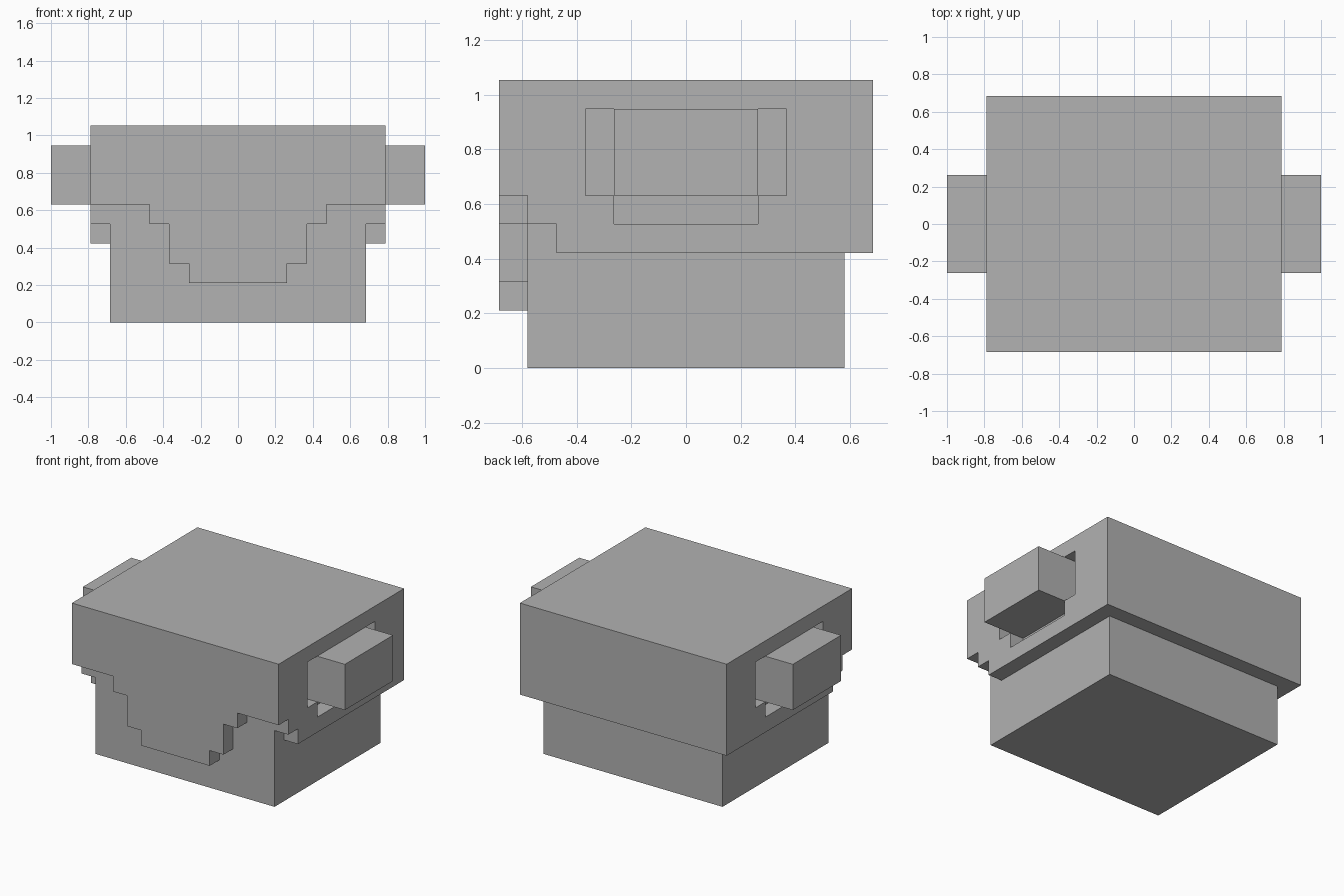
import bpy
import bmesh
from mathutils import Vector

cube = bpy.data.objects.get("Cube")
if cube:
    bpy.data.objects.remove(cube, do_unlink=True)

U = 2 / 19  # one block unit

grey = bpy.data.materials.new("plain grey")
grey.use_nodes = True
colour = (0.445, 0.445, 0.445, 1)
grey.diffuse_color = colour
grey.node_tree.nodes["Principled BSDF"].inputs["Base Color"].default_value = colour


def prism(name, outline, axis, lo, hi):
    """Extrude an outline along x (points are y, z) or y (points are x, z)."""
    bm = bmesh.new()
    place = (lambda a, b: (lo, a, b)) if axis == "x" else (lambda a, b: (a, lo, b))
    face = bm.faces.new([bm.verts.new(Vector(place(a, b)) * U) for a, b in outline])
    ext = bmesh.ops.extrude_face_region(bm, geom=[face], use_keep_orig=True)
    step = Vector((hi - lo, 0, 0)) if axis == "x" else Vector((0, hi - lo, 0))
    moved = [g for g in ext["geom"] if isinstance(g, bmesh.types.BMVert)]
    bmesh.ops.translate(bm, verts=moved, vec=step * U)
    bmesh.ops.recalc_face_normals(bm, faces=bm.faces)
    mesh = bpy.data.meshes.new(name)
    bm.to_mesh(mesh)
    bm.free()
    mesh.materials.append(grey)
    obj = bpy.data.objects.new(name, mesh)
    bpy.context.collection.objects.link(obj)
    return obj


def box(name, x, y, z):
    return prism(name, [(y[0], z[0]), (y[1], z[0]), (y[1], z[1]), (y[0], z[1])], "x", *x)


def carve(obj, cutters):
    for cutter in cutters:
        mod = obj.modifiers.new("cut", "BOOLEAN")
        mod.operation = "DIFFERENCE"
        mod.solver = "EXACT"
        mod.object = cutter
        cutter.hide_render = True
    bpy.context.view_layer.update()
    result = obj.evaluated_get(bpy.context.evaluated_depsgraph_get())
    mesh = bpy.data.meshes.new_from_object(result)
    obj.modifiers.clear()
    obj.data = mesh
    for cutter in cutters:
        bpy.data.objects.remove(cutter, do_unlink=True)


# Inner head block
box("head", (-6.5, 6.5), (-5.5, 5.5), (0, 9))

# Helmet shell, from its side profile
helmet = prism("helmet", [(-6.5, 10), (6.5, 10), (6.5, 4), (-4.5, 4),
                          (-4.5, 5), (-5.5, 5), (-5.5, 2), (-6.5, 2)], "x", -7.5, 7.5)

# Stepped front edge, inner hollow and ear openings
steps = [(2.5, 1), (2.5, 3), (3.5, 3), (3.5, 5), (4.5, 5), (4.5, 6), (8, 6), (8, 1)]
cutters = [prism("step_cutter", [(s * x, z) for x, z in steps], "y", -7, -5.5)
           for s in (-1, 1)]
cutters.append(box("hollow_cutter", (-6.5, 6.5), (-5.5, 5.5), (0, 9)))
opening = [(-3.5, 9), (-3.5, 6), (-2.5, 6), (-2.5, 5), (2.5, 5), (2.5, 6), (3.5, 6), (3.5, 9)]
cutters.append(prism("opening_cutter", opening, "x", -8, 8))
carve(helmet, cutters)

# Ears sticking out through the openings
for side, s in (("left", 1), ("right", -1)):
    box(side + "_ear", sorted((s * 6.5, s * 9.5)), (-2.5, 2.5), (6, 9))
